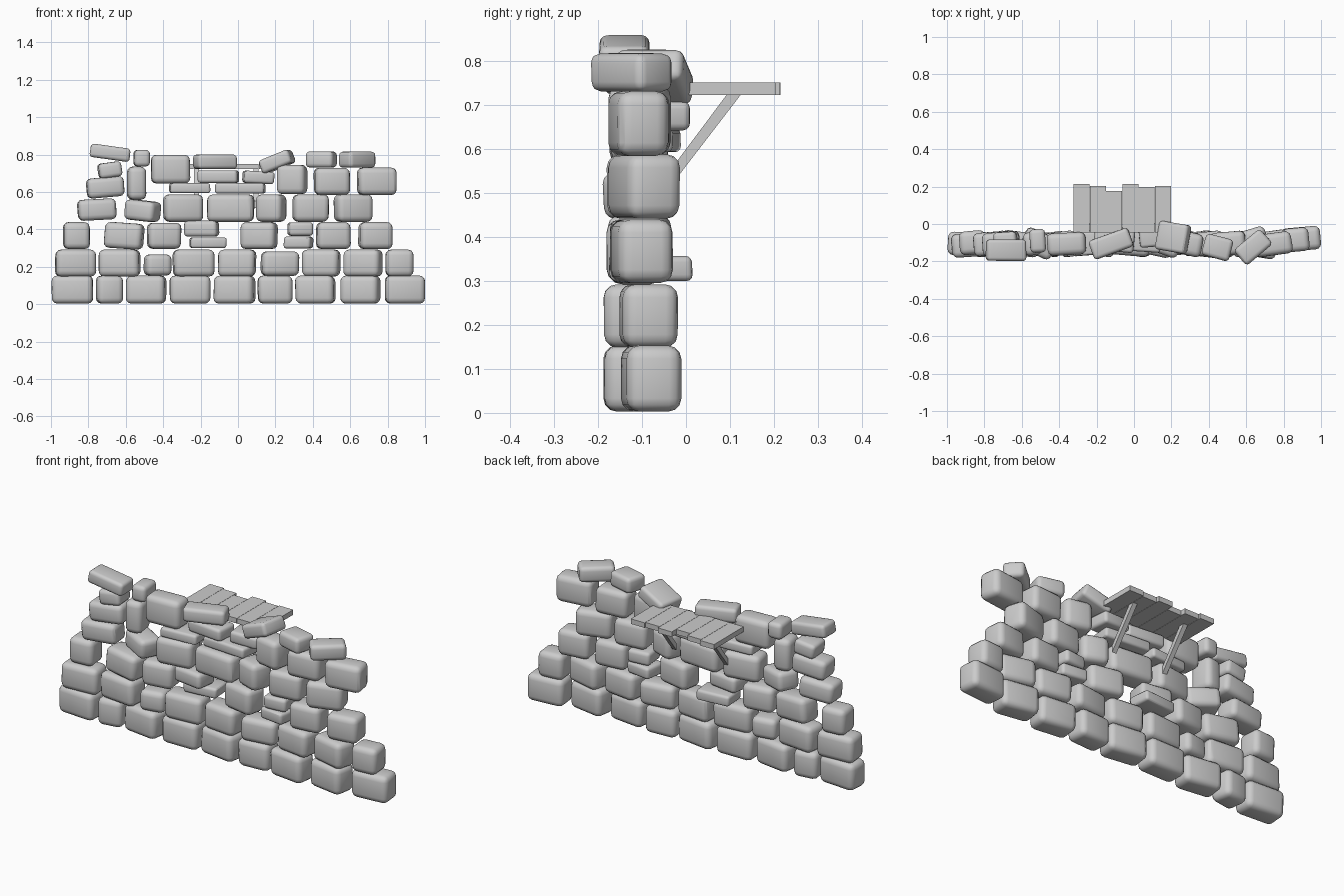
import bpy
import bmesh
from math import radians, sin, cos
from mathutils import Matrix, Vector
import random

random.seed(4)
count = 0


def add_mesh(name, bm, smooth=False):
    me = bpy.data.meshes.new(name)
    bm.to_mesh(me)
    bm.free()
    ob = bpy.data.objects.new(name, me)
    bpy.context.collection.objects.link(ob)
    if smooth:
        bpy.context.view_layer.objects.active = ob
        ob.select_set(True)
        bpy.ops.object.shade_smooth_by_angle(angle=radians(30))
        ob.select_set(False)
    return ob


def box(name, size, loc):
    bm = bmesh.new()
    bmesh.ops.create_cube(bm, size=1, matrix=Matrix.LocRotScale(Vector(loc), None, Vector(size)))
    return add_mesh(name, bm)


# One rounded, slightly irregular stone; w and h are its extents seen from the front
def stone(x, z, w, h, yaw=0, tilt=0, y=-0.105, d=0.128):
    global count
    count += 1
    a = abs(radians(yaw))
    length = (w - (d - 0.05) * sin(a)) / cos(a)
    bm = bmesh.new()
    bmesh.ops.create_cube(bm, size=1)
    for v in bm.verts:
        k = random.uniform(0.95, 1.01)
        v.co = Vector((v.co.x * length * k, v.co.y * d * random.uniform(0.95, 1.0), v.co.z * h))
    bmesh.ops.bevel(bm, geom=bm.edges[:], offset=min(0.03, h * 0.25), segments=3,
                    profile=0.5, affect='EDGES', clamp_overlap=True)
    ob = add_mesh(f"stone_{count:02d}", bm, True)
    ob.rotation_euler = (0, -radians(tilt), radians(yaw))
    ob.location = (x, y, z)


# A course of stones sharing one height: (left x, right x, yaw, centre y)
def course(z0, z1, stones):
    for x0, x1, yaw, y in stones:
        stone((x0 + x1) / 2, (z0 + z1) / 2, x1 - x0, z1 - z0, yaw, 0, y)


# Bottom course
course(0.003, 0.153, [(-1, -.77, -4, -.11), (-.762, -.613, 8, -.105), (-.6, -.38, -8, -.105),
                      (-.367, -.145, 0, -.102), (-.133, .095, -8, -.105), (.103, .295, 3, -.105),
                      (.303, .525, -7, -.118), (.543, .765, -10, -.112), (.78, 1, 5, -.08)])

# Second course
course(0.148, 0.292, [(-.98, -.757, 4, -.112), (-.745, -.52, -6, -.105), (-.35, -.125, 5, -.105),
                      (-.11, .1, -6, -.105), (.34, .55, -8, -.105), (.56, .777, -14, -.11),
                      (.785, .94, 5, -.085)])
stone(-.43, .21, .152, .113, 10)
stone(.225, .217, .212, .131, 8)

# Third course with paired thin stones
course(0.295, 0.439, [(-.937, -.79, 5, -.1), (.01, .215, -12, -.105),
                      (.415, .605, 6, -.105), (.64, .83, 8, -.1)])
stone(-.61, .366, .218, .138, -8, -4)
stone(-.395, .366, .188, .139, 8)
stone(-.195, .404, .193, .085, -8)
stone(-.16, .328, .2, .057, 5, y=-.055)
stone(.332, .402, .138, .072, 6)
stone(.323, .33, .157, .064, -8)

# Fourth course
course(0.441, 0.587, [(-.402, -.183, 8, -.105), (-.168, .09, -5, -.105), (.095, .262, -20, -.105),
                      (.288, .488, 6, -.105), (.507, .725, 17, -.095)])
stone(-.755, .506, .21, .112, 5, 3)
stone(-.51, .5, .195, .108, -25, -6)

# Fifth course and the thin stones beneath the shelf
stone(-.71, .625, .208, .107, 5, 5)
stone(-.543, .647, .108, .177, 8)
stone(-.257, .621, .223, .053, 4)
stone(.012, .62, .273, .056, -4, y=-.083)
stone(.29, .667, .167, .157, -12)
stone(.503, .657, .2, .145, 5)
stone(.742, .657, .215, .147, 8, y=-.108, d=.122)
stone(-.105, .682, .228, .068, -6, y=-.083)
stone(.108, .678, .174, .066, 5, -3, y=-.058)

# Broken top edge
stone(-.685, .718, .13, .08, 4, 8)
stone(-.36, .722, .215, .154, 3, y=-.107, d=.122)
stone(-.123, .762, .236, .077, 20, y=-.105, d=.11)
stone(.21, .763, .19, .075, -10, 22, y=-.072, d=.158)
stone(.445, .774, .168, .086, -15, y=-.125, d=.122)
stone(.637, .773, .182, .086, 40, y=-.123, d=.11)
stone(-.515, .781, .091, .089, 4, y=-.09)
stone(-.685, .81, .217, .072, 0, -8, y=-.14, d=.116)

# Shelf planks of uneven length
for i, end in enumerate((.215, .203, .176, .214, .197, .204)):
    start = -.045
    box(f"plank_{i + 1}", (.0855, end - start, .028), (-.28 + i * .0868, (start + end) / 2, .736))

# Diagonal braces under the shelf, running into the wall
for side, x in (("left", -.222), ("right", .096)):
    bm = bmesh.new()
    profile = ((-.035, .515), (-.035, .552), (.092, .722), (.124, .722))
    face = bm.faces.new([bm.verts.new((x - .013, py, pz)) for py, pz in profile])
    res = bmesh.ops.extrude_face_region(bm, geom=[face])
    bmesh.ops.translate(bm, vec=(.026, 0, 0),
                        verts=[g for g in res["geom"] if isinstance(g, bmesh.types.BMVert)])
    bmesh.ops.recalc_face_normals(bm, faces=bm.faces[:])
    add_mesh(f"brace_{side}", bm)
